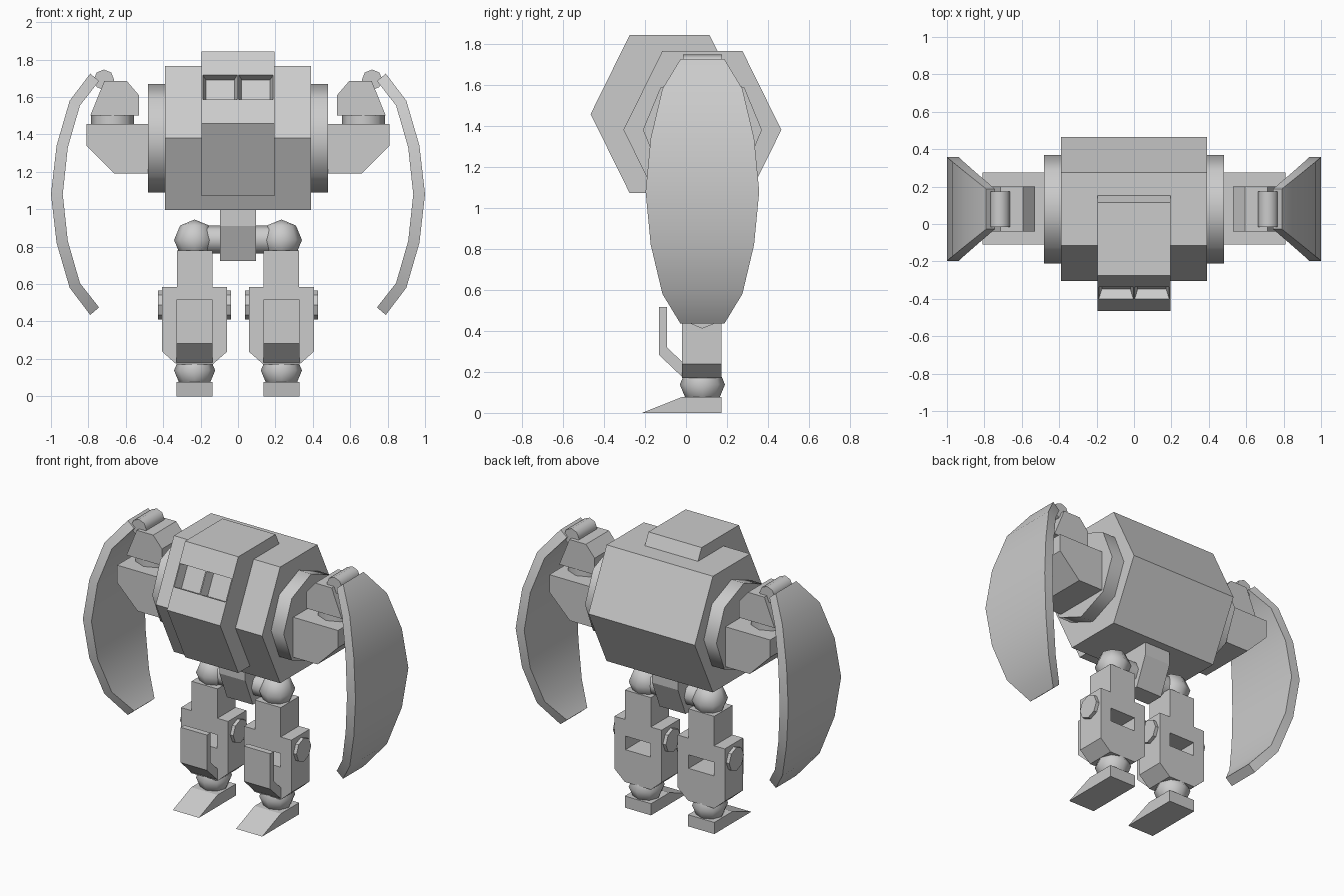
import bpy, bmesh, math
from mathutils import Vector

if "Cube" in bpy.data.objects:
    bpy.data.objects.remove(bpy.data.objects["Cube"])

CY = 0.08   # depth of the body's centre line
LX = 0.232  # leg centre in x


def finish(name, bm, mirror=False, smooth=False):
    bmesh.ops.recalc_face_normals(bm, faces=bm.faces)
    me = bpy.data.meshes.new(name)
    bm.to_mesh(me)
    bm.free()
    ob = bpy.data.objects.new(name, me)
    bpy.context.collection.objects.link(ob)
    bpy.ops.object.select_all(action='DESELECT')
    bpy.context.view_layer.objects.active = ob
    ob.select_set(True)
    if smooth:
        bpy.ops.object.shade_smooth_by_angle(angle=math.radians(62))
    if mirror:
        ob.modifiers.new("mirror", 'MIRROR').use_mirror_merge = False
    return ob


def loft(name, rings, **kw):
    """Closed skin through rings of points, capped at both ends."""
    bm = bmesh.new()
    vs = [[bm.verts.new(p) for p in r] for r in rings]
    n = len(vs[0])
    for a, b in zip(vs, vs[1:]):
        for i in range(n):
            j = (i + 1) % n
            bm.faces.new((a[i], a[j], b[j], b[i]))
    bm.faces.new(vs[0])
    bm.faces.new(vs[-1])
    return finish(name, bm, **kw)


def prism(name, axis, pts, lo, hi, **kw):
    """Extrude a 2D profile along an axis."""
    place = {'x': lambda p, t: (t, p[0], p[1]),
             'y': lambda p, t: (p[0], t, p[1]),
             'z': lambda p, t: (p[0], p[1], t)}[axis]
    return loft(name, [[place(p, t) for p in pts] for t in (lo, hi)], **kw)


def ngon(u, v, r, n=8):
    return [(u + r * math.cos(2 * math.pi * i / n), v + r * math.sin(2 * math.pi * i / n))
            for i in range(n)]


def rect(u0, u1, v0, v1):
    return [(u0, v0), (u1, v0), (u1, v1), (u0, v1)]


def ball(name, z):
    bm = bmesh.new()
    bmesh.ops.create_uvsphere(bm, u_segments=8, v_segments=4, radius=0.11)
    bmesh.ops.translate(bm, vec=(LX, CY, z), verts=bm.verts)
    return finish(name, bm, mirror=True, smooth=True)


def cut(ob, cutter):
    bpy.context.view_layer.objects.active = ob
    m = ob.modifiers.new("cut", 'BOOLEAN')
    m.operation, m.solver, m.object = 'DIFFERENCE', 'EXACT', cutter
    bpy.ops.object.modifier_move_to_index(modifier="cut", index=0)
    bpy.ops.object.modifier_apply(modifier="cut")
    bpy.data.objects.remove(cutter)


def body_hex(y, z):
    return [(y - 0.195, z + 0.385), (y + 0.195, z + 0.385), (y + 0.385, z),
            (y + 0.195, z - 0.385), (y - 0.195, z - 0.385), (y - 0.385, z)]


# Torso and the hexagonal cockpit set into its front
prism("torso", 'x', body_hex(CY, 1.38), -0.39, 0.39)
cockpit = prism("cockpit", 'x', body_hex(-0.08, 1.457), -0.195, 0.195)

# Two window recesses sunk square to the sloping cockpit face
top = Vector((0, -0.275, 1.842))
down = (Vector((0, -0.465, 1.457)) - top).normalized()
inward = Vector((0, -down.z, down.y))
for s in (-1, 1):
    rings = []
    for depth, inset in ((-0.003, -0.001), (0.06, 0.016)):
        rings.append([top + down * t + inward * depth + Vector((s * x, 0, 0))
                      for x, t in rect(0.004 + inset, 0.188 - inset, 0.138, 0.284)])
    cut(cockpit, loft("window_cutter", rings))

# Shoulders and arms
prism("shoulder_disc", 'x', ngon(CY, 1.38, 0.29), 0.38, 0.482, mirror=True, smooth=True)
prism("shoulder_block", 'y', [(0.47, 1.19), (0.66, 1.19), (0.81, 1.34), (0.81, 1.455), (0.47, 1.455)],
      -0.11, 0.275, mirror=True)
prism("arm_swivel", 'z', ngon(0.67, CY, 0.115), 1.44, 1.51, mirror=True, smooth=True)
prism("arm_block", 'y', [(0.53, 1.5), (0.79, 1.5), (0.715, 1.685), (0.594, 1.685), (0.53, 1.61)],
      -0.04, 0.2, mirror=True)
prism("shield_hinge", 'y', ngon(0.717, 1.692, 0.055), -0.015, 0.175, mirror=True, smooth=True)

# Curved shields: outer x, outer dz, inner x, inner dz, half width
half = [(0.79, 0.645, 0.743, 0.605, 0.107), (0.9, 0.5, 0.845, 0.475, 0.195),
        (0.97, 0.26, 0.91, 0.25, 0.252), (1.0, 0, 0.937, 0, 0.277)]
rings = []
for k, sgn in [(0, 1), (1, 1), (2, 1), (3, 1), (2, -1), (1, -1), (0, -1)]:
    xo, zo, xi, zi, w = half[k]
    zo, zi = 1.08 + sgn * zo, 1.08 + sgn * zi
    rings.append([(xo, CY - w, zo), (xo, CY + w, zo), (xi, CY + w, zi), (xi, CY - w, zi)])
loft("arm_shield", rings, mirror=True, smooth=True)

# Pelvis and hip joints
prism("pelvis", 'x', [(-0.06, 1.02), (-0.06, 0.91), (0.02, 0.722), (0.14, 0.722), (0.22, 0.91), (0.22, 1.02)],
      -0.095, 0.095)
prism("hip_axle", 'x', ngon(CY, 0.838, 0.075), -0.2, 0.2, smooth=True)
ball("hip_ball", 0.835)

# Legs: one stepped profile with an opening behind the guard
side = [(0.095, 0.78), (0.095, 0.585), (0.173, 0.585), (0.173, 0.238), (0.096, 0.17)]
leg = prism("leg", 'y', [(LX + x, z) for x, z in side] + [(LX - x, z) for x, z in reversed(side)],
            -0.02, 0.172, mirror=True)
cut(leg, prism("leg_cutter", 'y', rect(LX - 0.092, LX + 0.092, 0.385, 0.475), -0.2, 0.4))
prism("shin_guard", 'x', [(-0.132, 0.517), (-0.093, 0.517), (-0.093, 0.32), (-0.015, 0.245),
                          (-0.015, 0.172), (-0.132, 0.283)], LX - 0.096, LX + 0.096, mirror=True)
for name, a, b in (("outer_knee_disc", 0.40, 0.427), ("inner_knee_disc", 0.037, 0.064)):
    prism(name, 'x', ngon(CY, 0.488, 0.077), a, b, mirror=True)

# Ankles and wedge feet
ball("ankle_ball", 0.138)
prism("foot", 'x', [(-0.215, 0), (-0.02, 0.077), (0.172, 0.077), (0.172, 0)],
      LX - 0.096, LX + 0.096, mirror=True)
